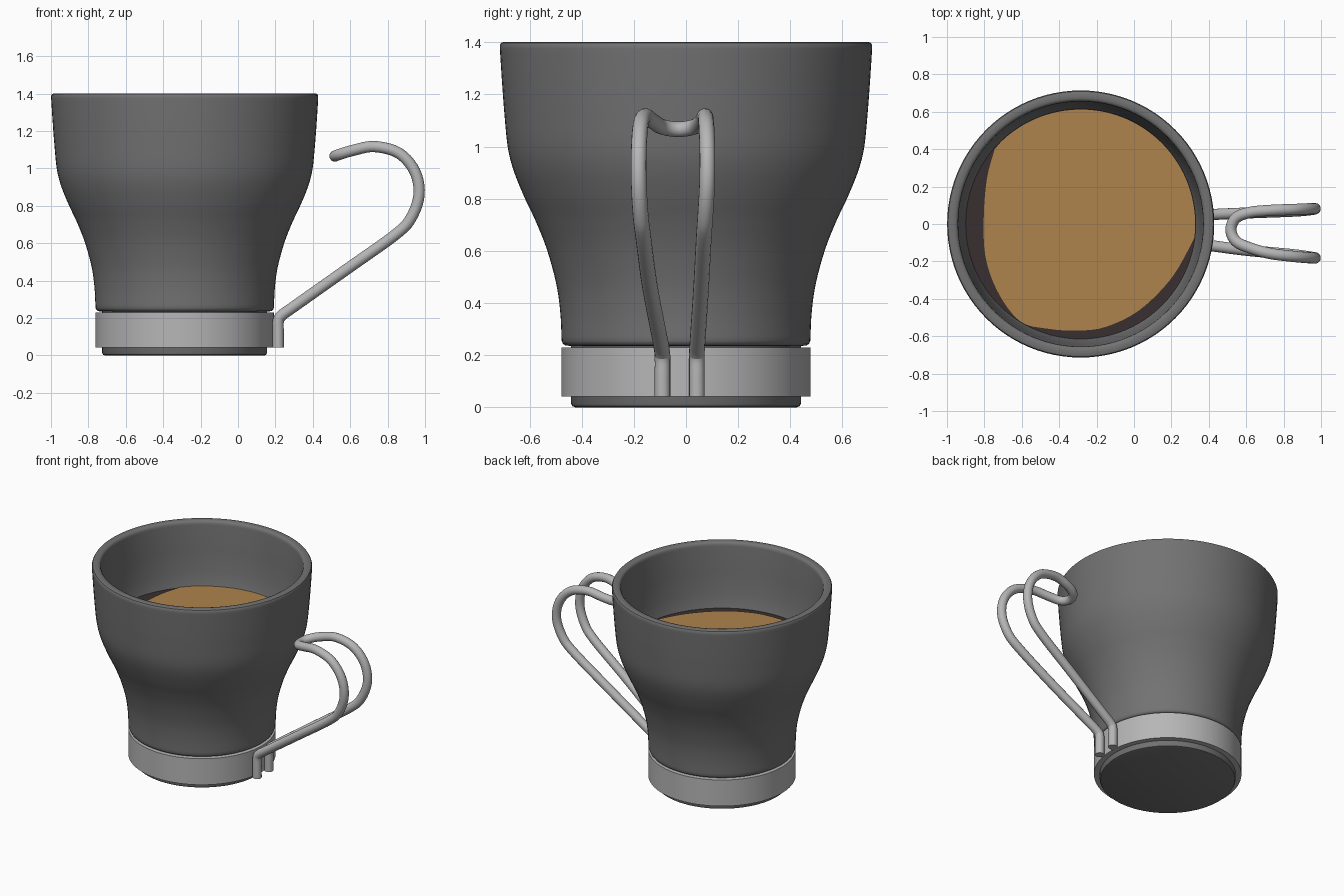
import bpy, bmesh, math
from mathutils import Vector

if "Cube" in bpy.data.objects:
    bpy.data.objects.remove(bpy.data.objects["Cube"])

CX = -0.285  # cup axis


def material(name, rgb):
    m = bpy.data.materials.new(name)
    m.diffuse_color = (*rgb, 1)
    m.use_nodes = True
    m.node_tree.nodes["Principled BSDF"].inputs["Base Color"].default_value = m.diffuse_color
    return m


grey = material("dark grey ceramic", (0.17, 0.17, 0.17))
steel = material("light steel", (0.47, 0.47, 0.47))
brown = material("dark coffee", (0.04, 0.028, 0.03))
tan = material("tan foam", (0.42, 0.23, 0.075))


def spline(pts, steps=6):
    """Catmull-Rom curve through the points."""
    p = [Vector(q) for q in pts]
    p = [2 * p[0] - p[1]] + p + [2 * p[-1] - p[-2]]
    out = []
    for a, b, c, d in zip(p, p[1:], p[2:], p[3:]):
        for i in range(steps):
            t = i / steps
            out.append(0.5 * (2 * b + (c - a) * t + (2 * a - 5 * b + 4 * c - d) * t * t
                              + (3 * b - a - 3 * c + d) * t ** 3))
    return out + [p[-2]]


def finish(name, verts, faces, mat, angle=40):
    me = bpy.data.meshes.new(name)
    me.from_pydata(verts, [], faces)
    bm = bmesh.new()
    bm.from_mesh(me)
    bmesh.ops.remove_doubles(bm, verts=bm.verts, dist=1e-5)
    bmesh.ops.recalc_face_normals(bm, faces=bm.faces)
    bm.to_mesh(me)
    bm.free()
    me.materials.append(mat)
    ob = bpy.data.objects.new(name, me)
    bpy.context.collection.objects.link(ob)
    bpy.ops.object.select_all(action='DESELECT')
    ob.select_set(True)
    bpy.context.view_layer.objects.active = ob
    bpy.ops.object.shade_smooth_by_angle(angle=math.radians(angle))
    return ob


def lathe(name, profile, mat, n=96, closed=False):
    verts, faces = [], []
    for r, z in profile:
        for i in range(n):
            a = 2 * math.pi * i / n
            verts.append((CX + r * math.cos(a), r * math.sin(a), z))
    m = len(profile)
    for j in range(m if closed else m - 1):
        k = (j + 1) % m
        for i in range(n):
            h = (i + 1) % n
            faces.append((j * n + i, j * n + h, k * n + h, k * n + i))
    if not closed:  # cap both ends
        faces += [tuple(range(n)), tuple(range((m - 1) * n, m * n))]
    return finish(name, verts, faces, mat)


# Cup: foot, flared outer wall, rounded rim, inner wall
foot = [(0.425, 0), (0.436, 0.004), (0.441, 0.015), (0.441, 0.235), (0.462, 0.237), (0.472, 0.243)]
wall = [tuple(v)[:2] for v in spline([(0.477, 0.255, 0), (0.482, 0.36, 0), (0.497, 0.47, 0),
        (0.532, 0.6, 0), (0.575, 0.71, 0), (0.622, 0.81, 0), (0.662, 0.91, 0),
        (0.684, 1.0, 0), (0.697, 1.13, 0), (0.706, 1.25, 0), (0.714, 1.375, 0)])]
rim = [(0.714, 1.389), (0.709, 1.398), (0.698, 1.402), (0.674, 1.402), (0.663, 1.398), (0.657, 1.389)]
inner = [(0.655, 1.375), (0.646, 1.2), (0.634, 1.05), (0.615, 0.95), (0.57, 0.83),
         (0.5, 0.65), (0.44, 0.45), (0.42, 0.12)]
lathe("cup", foot + wall + rim + inner, grey)

# Metal band around the foot
lathe("band", [(0.436, 0.042), (0.478, 0.042), (0.478, 0.229), (0.436, 0.229)], steel, closed=True)

# Coffee surface and the foam patch lying on it
lathe("coffee", [(0.617, 0.944), (0.617, 0.95)], brown)

arc = [(CX + 0.612 * math.cos(math.radians(a)), 0.612 * math.sin(math.radians(a)), 0)
       for a in range(-7, 140, 3)]
edge = spline([(-0.745, 0.4, 0), (-0.785, 0.25, 0), (-0.803, 0.05, 0), (-0.795, -0.17, 0),
               (-0.73, -0.36, 0), (-0.61, -0.52, 0), (-0.46, -0.56, 0), (-0.3, -0.57, 0),
               (-0.15, -0.55, 0), (0.03, -0.46, 0), (0.2, -0.29, 0), (0.322, -0.08, 0)], 4)
outline = arc[:-1] + [tuple(v) for v in edge[:-1]]
n = len(outline)
verts = [(x, y, z) for z in (0.95, 0.957) for x, y, _ in outline]
faces = [tuple(range(n)), tuple(range(n, 2 * n))]
faces += [(i, (i + 1) % n, n + (i + 1) % n, n + i) for i in range(n)]
finish("foam", verts, faces, tan)

# Wire handle: one bent rod, up one leg, round the loop, down the other
path = spline([(0.215, -0.09, 0.042), (0.215, -0.09, 0.12), (0.216, -0.09, 0.185),
               (0.235, -0.092, 0.215), (0.3, -0.1, 0.262), (0.58, -0.138, 0.46),
               (0.84, -0.163, 0.645), (0.925, -0.174, 0.735), (0.968, -0.181, 0.86),
               (0.945, -0.181, 0.985), (0.86, -0.174, 1.082), (0.73, -0.158, 1.117),
               (0.62, -0.128, 1.098), (0.545, -0.092, 1.076), (0.518, -0.03, 1.066),
               (0.545, 0.032, 1.076), (0.62, 0.062, 1.098), (0.73, 0.073, 1.117),
               (0.86, 0.078, 1.082), (0.945, 0.082, 0.985), (0.968, 0.081, 0.86),
               (0.925, 0.074, 0.735), (0.84, 0.068, 0.645), (0.58, 0.058, 0.46),
               (0.3, 0.045, 0.262), (0.235, 0.042, 0.215), (0.216, 0.042, 0.185),
               (0.215, 0.042, 0.12), (0.215, 0.042, 0.042)], 5)
cu = bpy.data.curves.new("handle", 'CURVE')
cu.dimensions = '3D'
cu.bevel_depth = 0.03
cu.bevel_resolution = 6
cu.use_fill_caps = True
sp = cu.splines.new('POLY')
sp.points.add(len(path) - 1)
for p, v in zip(sp.points, path):
    p.co = (*v, 1)
cu.materials.append(steel)
handle = bpy.data.objects.new("handle", cu)
bpy.context.collection.objects.link(handle)
bpy.ops.object.select_all(action='DESELECT')
handle.select_set(True)
bpy.context.view_layer.objects.active = handle
bpy.ops.object.convert(target='MESH')
bpy.ops.object.shade_smooth_by_angle(angle=math.radians(40))
